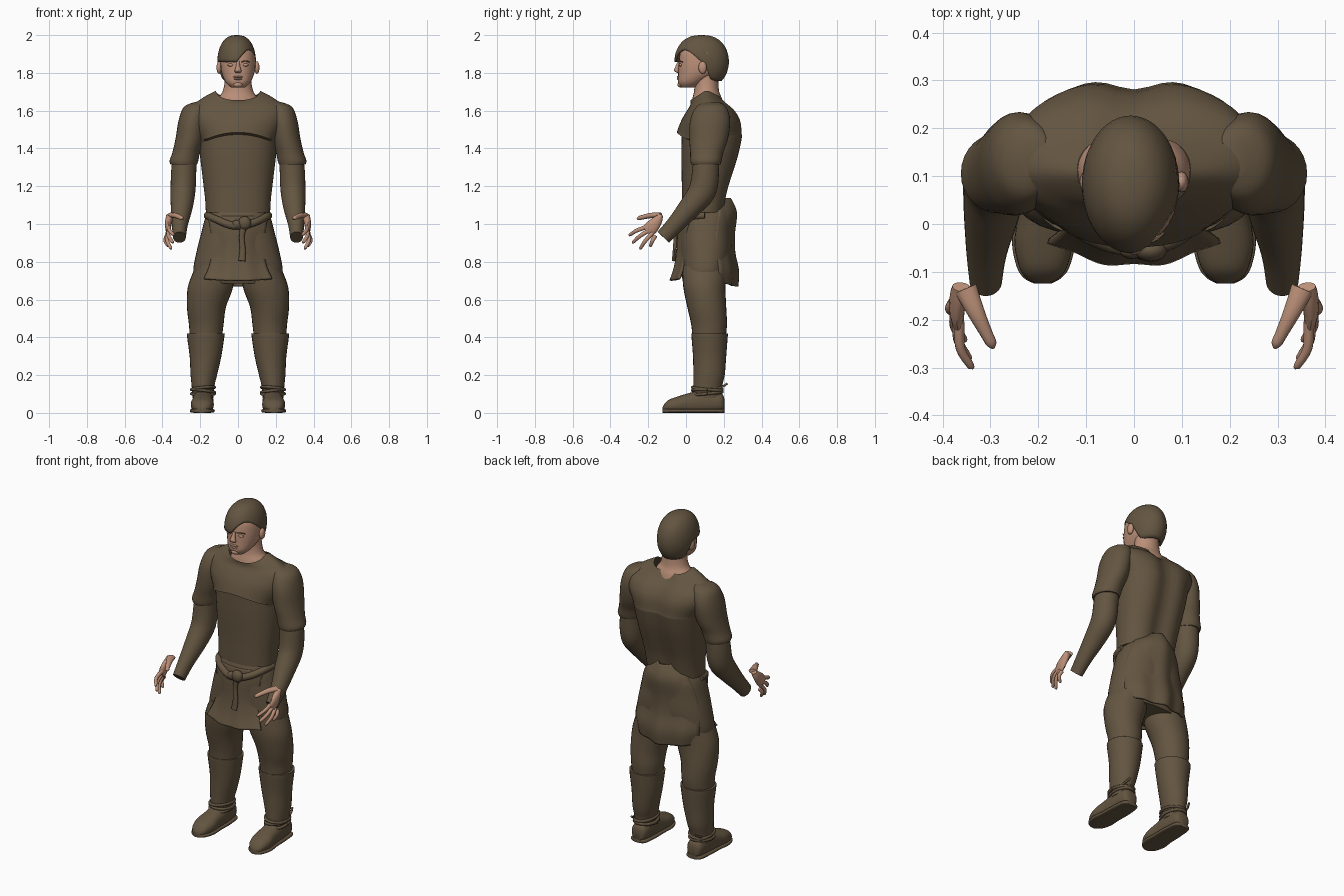
import bpy, bmesh, math
from mathutils import Vector

cube = bpy.data.objects.get("Cube")
if cube:
    bpy.data.objects.remove(cube, do_unlink=True)

X, Y, Z = Vector((1, 0, 0)), Vector((0, 1, 0)), Vector((0, 0, 1))
SIDES = ((1, "left"), (-1, "right"))
parts = []


def material(name, colour):
    mat = bpy.data.materials.new(name)
    mat.use_nodes = True
    mat.diffuse_color = colour
    mat.node_tree.nodes["Principled BSDF"].inputs["Base Color"].default_value = colour
    return mat


cloth = material("brown cloth", (.125, .09, .052, 1))
skin = material("skin", (.5, .28, .19, 1))


def finish(name, bm, mat, mirror=1):
    for v in bm.verts:
        v.co.x *= mirror
    bmesh.ops.recalc_face_normals(bm, faces=bm.faces)
    mesh = bpy.data.meshes.new(name)
    bm.to_mesh(mesh)
    bm.free()
    mesh.materials.append(mat)
    obj = bpy.data.objects.new(name, mesh)
    bpy.context.collection.objects.link(obj)
    parts.append(obj)
    return obj


def refine(rows, steps):
    """Smooth a list of rows with a Catmull-Rom spline."""
    out = []
    last = len(rows) - 1
    for i in range(last):
        a, b, c, d = (rows[min(max(k, 0), last)] for k in (i - 1, i, i + 1, i + 2))
        for s in range(steps):
            t = s / steps
            out.append([q + t / 2 * (r - p + t * (2 * p - 5 * q + 4 * r - w
                        + t * (3 * (q - r) + w - p))) for p, q, r, w in zip(a, b, c, d)])
    return out + [list(rows[-1])]


def skin_grid(bm, rings, closed):
    for lower, upper in zip(rings, rings[1:]):
        n = len(lower)
        for k in range(n if closed else n - 1):
            m = (k + 1) % n
            bm.faces.new((lower[k], lower[m], upper[m], upper[k]))


def loft(name, mat, rows, normal=None, side=X, mirror=1, n=28, power=2, steps=4,
         shape=None, cap_end=True):
    """Rows are x, y, z, side radius, depth radius."""
    rows = refine(rows, steps)
    bm = bmesh.new()
    rings = []
    for i, (x, y, z, ra, rb) in enumerate(rows):
        ahead, behind = rows[min(i + 1, len(rows) - 1)], rows[max(i - 1, 0)]
        t = normal or (Vector(ahead[:3]) - Vector(behind[:3])).normalized()
        a = (side - t * t.dot(side)).normalized()
        b = t.cross(a)
        ring = []
        for k in range(n):
            ang = math.tau * k / n
            c, s = (math.copysign(abs(f) ** (2 / power), f) for f in (math.cos(ang), math.sin(ang)))
            co = Vector((x, y, z)) + a * c * ra + b * s * rb
            ring.append(bm.verts.new(shape(co) if shape else co))
        rings.append(ring)
    skin_grid(bm, rings, True)
    bm.faces.new(rings[0])
    if cap_end:
        bm.faces.new(rings[-1])
    return finish(name, bm, mat, mirror)


def cord(name, mat, points, radius, side=Z, mirror=1):
    return loft(name, mat, [(*p, radius, radius) for p in points], side=side, mirror=mirror, n=10)


def ball(name, mat, place, size, mirror=1):
    bm = bmesh.new()
    bmesh.ops.create_uvsphere(bm, u_segments=16, v_segments=10, radius=1)
    for v in bm.verts:
        v.co = [p + c * s for p, c, s in zip(place, v.co, size)]
    return finish(name, bm, mat, mirror)


def panel(name, rows, wrap, ripple, hem):
    """Hanging cloth: rows are z, half width, y."""
    bm = bmesh.new()
    rings = []
    fine = refine(rows, 5)
    for i, (z, w, y) in enumerate(fine):
        v = i / (len(fine) - 1)
        us = [k / 12 - 1 for k in range(25)]
        rings.append([bm.verts.new((u * w, y + wrap * u * u + ripple * v * math.cos(9 * u),
                                    z + hem * v * u * u)) for u in us])
    skin_grid(bm, rings, False)
    obj = finish(name, bm, cloth)
    mod = obj.modifiers.new("thickness", "SOLIDIFY")
    mod.thickness, mod.offset = .012, 0


# Shirt body with an overhanging chest fold, spine groove and dipped collar
def shirt_shape(co):
    z, front = co.z, min(1, max(0, (.1 - co.y) / .08))
    if co.y > .14:
        co.y -= .028 * math.exp(-(co.x / .06) ** 2) * min(1, (co.y - .14) / .08)
    if z > 1.6:
        rise = (z - 1.6) / .105
        co.z -= rise * .06 * front
        co.y -= rise * .012 * front
        co.z -= rise * .03 * min(1, max(0, (co.y - .12) / .06))
    if z > 1.46:
        co.y -= .026 * front * max(0, 1 - (z - 1.46) / .14)
    co.z += .025 * front * math.exp(-((z - 1.465) / .06) ** 2) * (1 - (co.x / .14) ** 2)
    return co


loft("shirt", cloth, [
    (0, .093, 1.06, .17, .115), (0, .1, 1.13, .174, .122), (0, .108, 1.2, .182, .13),
    (0, .13, 1.35, .2, .155), (0, .142, 1.45, .212, .165), (0, .143, 1.475, .218, .164),
    (0, .141, 1.55, .255, .154), (0, .133, 1.615, .255, .122), (0, .122, 1.665, .192, .092),
    (0, .112, 1.705, .118, .078)], normal=Z, n=56, power=2.3, shape=shirt_shape, cap_end=False)

# Hips and the hanging cloths
loft("hips", cloth, [
    (0, .115, 1.12, .1, .1), (0, .11, 1.05, .165, .135), (0, .105, .95, .195, .14),
    (0, .105, .85, .22, .14), (0, .1, .75, .237, .13), (0, .1, .685, .215, .11)],
    normal=Z, n=40, power=2.3)
panel("front_apron", [(1.04, .16, -.026), (.97, .145, -.04), (.86, .135, -.045),
                      (.77, .15, -.06), (.7, .18, -.082)], .05, .004, .01)
panel("back_cloth", [(1.135, .07, .232), (1.06, .14, .262), (.95, .18, .25),
                     (.85, .2, .25), (.75, .21, .268), (.67, .2, .262)], -.09, .009, .02)

# Belt, knot and hanging tails
cord("belt", cloth, [(s * x, y, z) for s, x, y, z in (
    (-1, .162, .1, 1.045), (-1, .15, .035, 1.04), (-1, .11, -.012, 1.022), (-1, .05, -.04, .997),
    (1, 0, -.048, .99), (1, .06, -.04, 1), (1, .11, -.012, 1.018), (1, .15, .035, 1.04),
    (1, .162, .1, 1.045))], .02)
ball("belt_knot", cloth, (.035, -.055, 1.005), (.034, .024, .036))
ball("belt_loop", cloth, (-.005, -.053, .998), (.026, .02, .024))
loft("belt_tail", cloth, [(.03, -.055, .99, .018, .012), (.02, -.056, .93, .014, .01),
                          (.025, -.06, .86, .016, .01), (.02, -.066, .805, .019, .009)], n=12)

for s, label in SIDES:
    # Short sleeve and the long sleeve under it
    loft(label + "_short_sleeve", cloth, [
        (.2, .135, 1.645, .03, .04), (.222, .133, 1.62, .064, .08), (.239, .128, 1.55, .075, .106),
        (.255, .12, 1.45, .076, .102), (.274, .11, 1.38, .073, .088), (.286, .106, 1.335, .076, .083),
        (.287, .105, 1.315, .07, .078)], normal=Z, mirror=s)
    loft(label + "_long_sleeve", cloth, [
        (.272, .108, 1.4, .06, .066), (.286, .105, 1.3, .066, .07), (.291, .088, 1.18, .066, .073),
        (.298, .022, 1.09, .058, .06), (.308, -.055, 1, .043, .047), (.31, -.12, .93, .034, .042)],
        mirror=s)

    # Hand
    loft(label + "_palm", skin, [
        (.36, -.132, 1.045, .02, .012), (.366, -.15, 1.02, .019, .026),
        (.37, -.18, .985, .016, .036), (.367, -.205, .96, .012, .034)], n=16, mirror=s)
    loft(label + "_thumb", skin, [
        (.352, -.135, 1.047, .024, .014), (.33, -.185, 1.045, .018, .014),
        (.308, -.23, 1.036, .013, .012), (.298, -.25, 1.03, .011, .01),
        (.294, -.26, 1.027, .003, .003)], n=12, mirror=s)
    tips = [(.34, -.303, .94), (.345, -.285, .9), (.355, -.245, .867), (.37, -.19, .88)]
    for k, tip in enumerate(tips):
        base = Vector((.365 + .004 * k, -.205 + .014 * k, .985 - .016 * k))
        end = Vector(tip)
        middle = base.lerp(end, .55) + Vector((.012, 0, .006))
        loft(f"{label}_finger_{k + 1}", skin, [
            (*base, .011, .012), (*middle, .01, .011),
            (*base.lerp(end, .93), .008, .008), (*end, .002, .002)], n=10, mirror=s)

    # Trouser leg and tall boot
    loft(label + "_trouser_leg", cloth, [
        (.122, .1, .78, .1, .12), (.145, .097, .67, .12, .112), (.167, .11, .56, .103, .103),
        (.168, .122, .47, .092, .095), (.17, .122, .4, .085, .088)], normal=Z, mirror=s)
    loft(label + "_boot_shaft", cloth, [
        (.17, .125, .42, .1, .096), (.171, .125, .405, .099, .096), (.172, .125, .3, .084, .088),
        (.181, .122, .2, .07, .083), (.185, .115, .14, .06, .076), (.185, .115, .08, .056, .074)],
        normal=Z, mirror=s)

    # Shoe, sole and ankle laces
    shoe = [(.185, .203, .045, .022, .03), (.185, .185, .055, .046, .05), (.185, .1, .06, .055, .065),
            (.187, .02, .05, .056, .056), (.189, -.04, .043, .061, .045),
            (.19, -.09, .036, .05, .034), (.191, -.113, .027, .034, .022), (.191, -.124, .02, .014, .01)]

    def grounded(co):
        co.z = max(co.z, 0)
        return co

    loft(label + "_shoe", cloth, shoe, normal=Y, power=2.3, mirror=s, shape=grounded)
    loft(label + "_sole", cloth, [(x, y, .011, r + .005, .011) for x, y, z, r, d in shoe],
         normal=Y, power=4, mirror=s)
    for k in range(3):
        turn = [math.tau * j / 12 for j in range(13)]
        cord(f"{label}_ankle_lace_{k + 1}", cloth, [
            (.185 + .061 * math.cos(a), .113 + .079 * math.sin(a),
             .102 + .014 * k + .008 * math.sin(a + 2 * k)) for a in turn], .008, mirror=s)
    cord(label + "_lace_end", cloth, [(.225, .17, .13), (.22, .195, .14), (.21, .218, .155)],
         .006, mirror=s)

    # Ear, brow and eyelid
    ball(label + "_ear", skin, (.1, .088, 1.828), (.014, .022, .033), mirror=s)
    cord(label + "_brow", cloth, [(.018, -.038, 1.858), (.04, -.036, 1.863), (.062, -.019, 1.857)],
         .003, mirror=s)
    ball(label + "_eyelid", skin, (.038, -.028, 1.842), (.017, .01, .008), mirror=s)

# Neck, head and face
loft("neck", skin, [(0, .113, 1.63, .118, .086), (0, .112, 1.665, .106, .078),
                    (0, .109, 1.7, .082, .067), (0, .108, 1.75, .071, .063),
                    (0, .105, 1.82, .068, .064)], normal=Z)
loft("head", skin, [
    (0, .012, 1.722, .036, .038), (0, .026, 1.75, .065, .068), (0, .065, 1.8, .087, .106),
    (0, .08, 1.86, .093, .118), (0, .085, 1.92, .085, .112), (0, .085, 1.97, .05, .07)],
    normal=Z, power=2.2)
loft("nose", skin, [(0, -.035, 1.862, .008, .008), (0, -.044, 1.835, .011, .012),
                    (0, -.05, 1.812, .018, .014), (0, -.04, 1.8, .013, .006)], normal=Z, n=14)
for name, z, width in (("upper_lip", 1.779, .027), ("lower_lip", 1.768, .022)):
    ball(name, skin, (0, -.038, z), (width, .011, .006))
ball("chin", skin, (0, -.026, 1.738), (.026, .02, .016))

# Hair cap with a side-swept fringe, open over the ears and low at the nape
bm = bmesh.new()
columns, levels = 48, 14
rings = [[] for _ in range(levels)]
for k in range(columns):
    a = math.tau * k / columns
    c, f = math.cos(a), math.sin(a)
    back = min(max(f / .5, 0), 1)
    edge = 1.858 + .13 * max(0, c) * max(0, -f) - .1 * back * back * (3 - 2 * back)
    reach = math.acos((edge - 1.86) / .14)
    for j in range(levels):
        th = reach * (j + .3) / (levels - .7)
        r = math.sin(th) ** .8
        rings[j].append(bm.verts.new((-.007 + .102 * r * c, .083 + .144 * r * f,
                                      1.86 + .14 * math.cos(th))))
skin_grid(bm, rings, True)
bm.faces.new(rings[0])
hair = finish("hair", bm, cloth)
thick = hair.modifiers.new("thickness", "SOLIDIFY")
thick.thickness, thick.offset = .012, -1

# Smooth shading with sharp hems
bpy.ops.object.select_all(action="DESELECT")
for obj in parts:
    obj.select_set(True)
bpy.context.view_layer.objects.active = parts[0]
bpy.ops.object.shade_smooth_by_angle(angle=math.radians(45))
